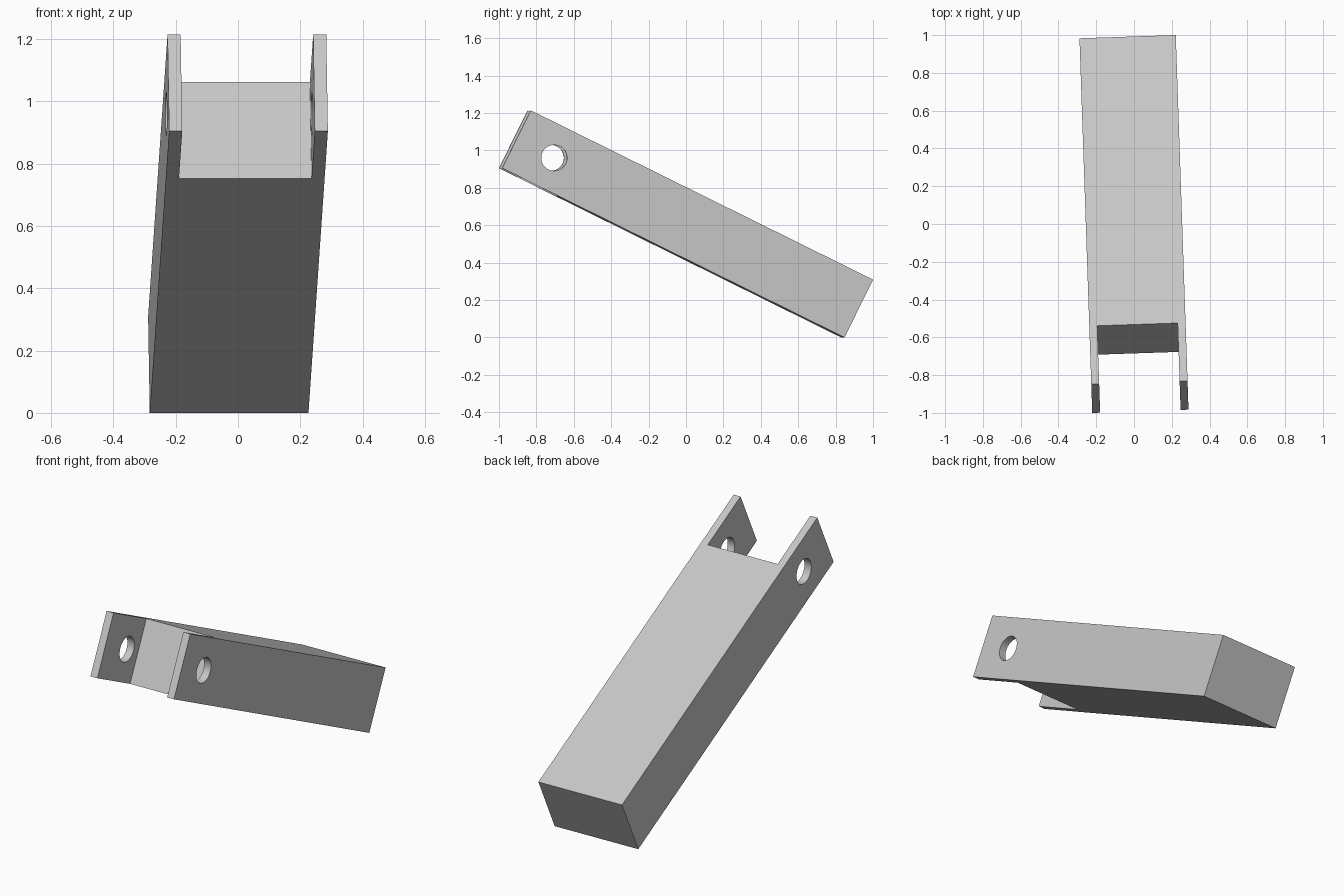
import bpy, bmesh
from math import radians
from mathutils import Matrix

cube = bpy.data.objects.get("Cube")
if cube:
    bpy.data.objects.remove(cube, do_unlink=True)

LENGTH, WIDTH, HEIGHT = 2.043, 0.51, 0.345
WALL, SLOT = 0.042, 0.343            # fork plate thickness, slot depth
HOLE_R, HOLE_INSET = 0.069, 0.225    # pin hole radius, distance from the tip
TILT, YAW = radians(-26.3), radians(1.95)

grey = bpy.data.materials.new("light grey")
grey.use_nodes = True
colour = (0.57, 0.57, 0.57, 1)
grey.diffuse_color = colour
grey.node_tree.nodes["Principled BSDF"].inputs["Base Color"].default_value = colour


def add_object(name, bm):
    bmesh.ops.recalc_face_normals(bm, faces=bm.faces)
    mesh = bpy.data.meshes.new(name)
    bm.to_mesh(mesh)
    bm.free()
    mesh.materials.append(grey)
    obj = bpy.data.objects.new(name, mesh)
    bpy.context.collection.objects.link(obj)
    return obj


# Forked arm: U-shaped plan extruded to the arm's height
w, tip, inner = WIDTH / 2, -LENGTH / 2, WIDTH / 2 - WALL
half = [(w, -tip), (w, tip), (inner, tip), (inner, tip + SLOT)]
plan = half + [(-x, y) for x, y in reversed(half)]
bm = bmesh.new()
base = bm.faces.new([bm.verts.new((x, y, -HEIGHT / 2)) for x, y in plan])
top = bmesh.ops.extrude_face_region(bm, geom=[base])["geom"]
bmesh.ops.translate(bm, vec=(0, 0, HEIGHT),
                    verts=[v for v in top if isinstance(v, bmesh.types.BMVert)])
arm = add_object("forked_arm", bm)

# Pin hole through both fork plates
bm = bmesh.new()
bmesh.ops.create_cone(bm, cap_ends=True, segments=48, radius1=HOLE_R, radius2=HOLE_R,
                      depth=WIDTH * 2,
                      matrix=Matrix.Translation((0, tip + HOLE_INSET, 0))
                      @ Matrix.Rotation(radians(90), 4, 'Y'))
cutter = add_object("pin_hole_cutter", bm)
cutter.hide_render = True
cut = arm.modifiers.new("pin hole", 'BOOLEAN')
cut.operation = 'DIFFERENCE'
cut.solver = 'EXACT'
cut.object = cutter

bpy.ops.object.select_all(action='DESELECT')
arm.select_set(True)
bpy.context.view_layer.objects.active = arm
bpy.ops.object.modifier_apply(modifier=cut.name)
bpy.data.objects.remove(cutter, do_unlink=True)
bpy.ops.object.shade_smooth_by_angle(angle=radians(30))

# Raised, slightly turned pose
arm.rotation_euler = (TILT, 0, YAW)
arm.location = (0, 0, 0.607)
